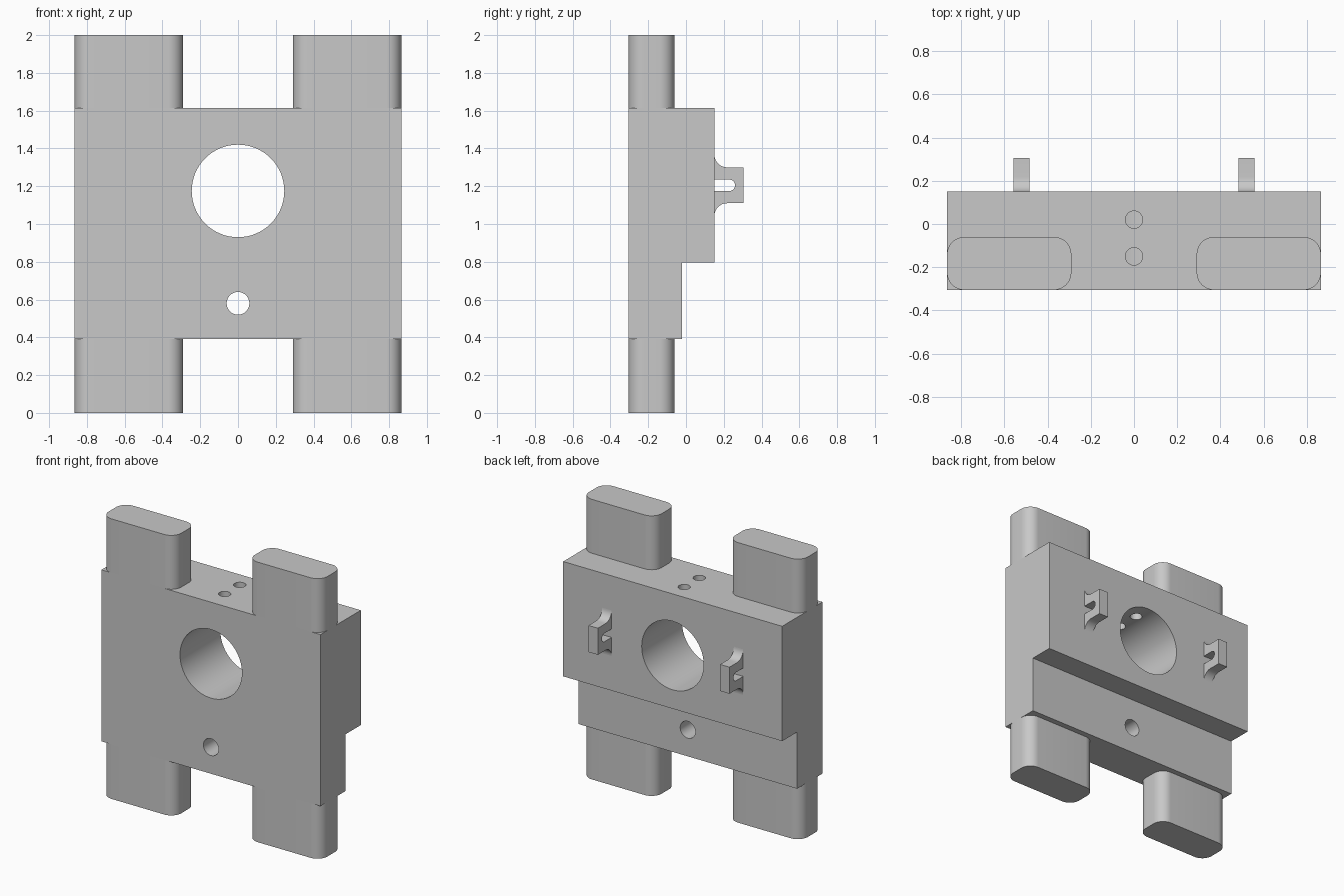
import bpy, bmesh
from math import sin, cos, pi, radians
from mathutils import Vector, Matrix

cube = bpy.data.objects.get("Cube")
if cube:
    bpy.data.objects.remove(cube, do_unlink=True)

# Single plain metal colour
grey = bpy.data.materials.new("plain grey")
grey.use_nodes = True
colour = (0.58, 0.58, 0.58, 1)
grey.diffuse_color = colour
grey.node_tree.nodes["Principled BSDF"].inputs["Base Color"].default_value = colour


def arc(cx, cy, r, start, end, steps=12):
    """Points on an arc, angles in degrees."""
    angles = [radians(start + (end - start) * i / steps) for i in range(steps + 1)]
    return [(cx + r * cos(a), cy + r * sin(a)) for a in angles]


def prism(name, points, start, end, axis):
    """Extrude a closed profile along x (points are y, z) or z (points are x, y)."""
    place = (lambda a, b: (start, a, b)) if axis == "x" else (lambda a, b: (a, b, start))
    step = Vector((end - start, 0, 0)) if axis == "x" else Vector((0, 0, end - start))
    bm = bmesh.new()
    face = bm.faces.new([bm.verts.new(place(*p)) for p in points])
    new = bmesh.ops.extrude_face_region(bm, geom=[face])["geom"]
    bmesh.ops.translate(bm, vec=step, verts=[g for g in new if isinstance(g, bmesh.types.BMVert)])
    bmesh.ops.recalc_face_normals(bm, faces=bm.faces)
    mesh = bpy.data.meshes.new(name)
    bm.to_mesh(mesh)
    bm.free()
    mesh.materials.append(grey)
    obj = bpy.data.objects.new(name, mesh)
    bpy.context.collection.objects.link(obj)
    return obj


def select(obj):
    bpy.ops.object.select_all(action="DESELECT")
    obj.select_set(True)
    bpy.context.view_layer.objects.active = obj


def smooth(obj):
    select(obj)
    bpy.ops.object.shade_smooth_by_angle(angle=radians(30))


def drill(target, radius, centre, depth, along_y):
    """Cut a round hole through the target."""
    bpy.ops.mesh.primitive_cylinder_add(vertices=64, radius=radius, depth=depth, location=centre,
                                        rotation=(pi / 2 if along_y else 0, 0, 0))
    cutter = bpy.context.object
    cutter.hide_render = True
    cutter.data.materials.append(grey)
    select(target)
    mod = target.modifiers.new("hole", "BOOLEAN")
    mod.operation, mod.solver, mod.object = "DIFFERENCE", "EXACT", cutter
    bpy.ops.object.modifier_apply(modifier=mod.name)
    bpy.data.objects.remove(cutter, do_unlink=True)


# Stepped block
front, back, low, high, half = -0.305, 0.15, 0.39, 1.615, 0.865
body = prism("body", [(front, low), (-0.02, low), (-0.02, 0.795), (back, 0.795),
                      (back, high), (front, high)], -half, half, "x")
drill(body, 0.245, (0, 0, 1.175), 2, True)       # main bore
drill(body, 0.06, (0, 0, 0.58), 2, True)         # lower bore
for y in (0.02, -0.15):                          # vertical holes into the main bore
    drill(body, 0.04, (0, y, 1.5), 0.5, False)
smooth(body)

# Rounded posts above and below the block
r, inner, rear = 0.08, 0.29, -0.06
outline = (arc(half - r, rear - r, r, 0, 90) + arc(inner + r, rear - r, r, 90, 180)
           + arc(inner + r, front + r, r, 180, 270) + arc(half - r, front + r, r, 270, 360))
for side, sign in (("left", 1), ("right", -1)):
    for level, z0, z1 in (("lower", 0, low), ("upper", high, 2)):
        smooth(prism(f"{level}_{side}_post", [(sign * x, y) for x, y in outline], z0, z1, "z"))

# Slotted lugs with flared roots on the back
f, tip, bottom, top = 0.068, 0.305, 1.11, 1.30
lug = ([(tip, bottom), (tip, top)] + arc(back + f, top + f, f, 270, 180)
       + [(back, 1.235)] + arc(0.23, 1.205, 0.03, 90, -90) + [(back, 1.175)]
       + arc(back + f, bottom - f, f, 180, 90))
for side, x in (("left", 0.52), ("right", -0.52)):
    smooth(prism(f"{side}_lug", lug, x - 0.037, x + 0.037, "x"))
